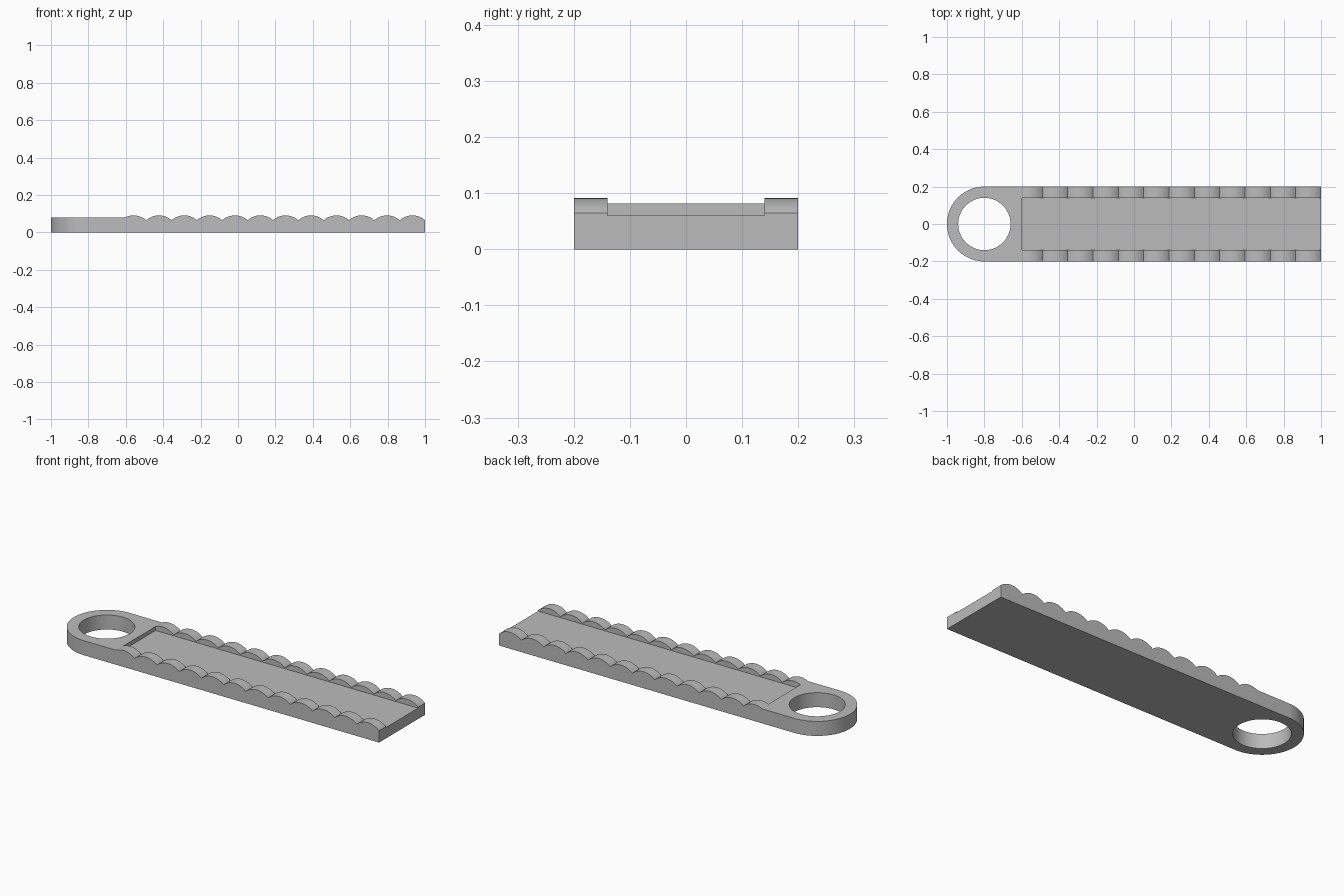
import bpy
import bmesh
from math import asin, cos, pi, radians, sin, sqrt
from mathutils import Vector

cube = bpy.data.objects.get("Cube")
if cube:
    bpy.data.objects.remove(cube, do_unlink=True)

# Main dimensions
HALF_W, HOLE_R, RING_X = 0.2, 0.14, -0.8
HANDLE_H, FLOOR_H, RECESS_X = 0.08, 0.06, -0.6
CREST, VALLEY, COUNT, PITCH = 0.091, 0.065, 12, 0.1355

grey = bpy.data.materials.new("plain grey")
grey.use_nodes = True
grey.diffuse_color = (0.5, 0.5, 0.5, 1)
grey.node_tree.nodes["Principled BSDF"].inputs["Base Color"].default_value = grey.diffuse_color


def prism(name, outline, sweep):
    """Sweep a closed outline of 3D points into a solid."""
    bm = bmesh.new()
    face = bm.faces.new([bm.verts.new(p) for p in outline])
    swept = bmesh.ops.extrude_face_region(bm, geom=[face])["geom"]
    verts = [v for v in swept if isinstance(v, bmesh.types.BMVert)]
    bmesh.ops.translate(bm, verts=verts, vec=Vector(sweep))
    bmesh.ops.recalc_face_normals(bm, faces=bm.faces)
    mesh = bpy.data.meshes.new(name)
    bm.to_mesh(mesh)
    bm.free()
    mesh.materials.append(grey)
    obj = bpy.data.objects.new(name, mesh)
    bpy.context.collection.objects.link(obj)
    return obj


def arc(radius, start, end, steps):
    return [(RING_X + radius * cos(a), radius * sin(a))
            for a in (start + (end - start) * i / steps for i in range(steps + 1))]


def scallop_line():
    """Top edge in side view: flat handle, then a row of shallow arcs."""
    half, rise = PITCH / 2, CREST - VALLEY
    radius = (half ** 2 + rise ** 2) / (2 * rise)
    full = asin(half / radius)
    drop = CREST - HANDLE_H
    first = asin(sqrt(2 * radius * drop - drop ** 2) / radius)
    line = [(-1.2, HANDLE_H)]
    for n in range(COUNT):
        centre = 1 - PITCH * (COUNT - n - 0.5)
        start = -first if n == 0 else -full
        for i in range(0 if n == 0 else 1, 15):
            a = start + (full - start) * i / 14
            line.append((centre + radius * sin(a), CREST - radius + radius * cos(a)))
    return line + [(1.2, VALLEY)]


# Strip with one rounded end
outline = arc(HALF_W, pi / 2, 3 * pi / 2, 48) + [(1, -HALF_W), (1, HALF_W)]
body = prism("scalloped_strip", [(x, y, 0) for x, y in outline], (0, 0, 0.15))

# Cutters for the scalloped top, the open-ended channel and the ring hole
top = scallop_line() + [(1.2, 0.3), (-1.2, 0.3)]
channel = [(RECESS_X, -HOLE_R), (1.1, -HOLE_R), (1.1, HOLE_R), (RECESS_X, HOLE_R)]
hole = arc(HOLE_R, 0, 2 * pi, 72)[:-1]
cutters = [
    prism("scallop_cutter", [(x, -0.4, z) for x, z in top], (0, 0.8, 0)),
    prism("channel_cutter", [(x, y, FLOOR_H) for x, y in channel], (0, 0, 0.3)),
    prism("hole_cutter", [(x, y, -0.1) for x, y in hole], (0, 0, 0.4)),
]

bpy.ops.object.select_all(action="DESELECT")
body.select_set(True)
bpy.context.view_layer.objects.active = body
for cutter in cutters:
    cutter.hide_render = True
    cut = body.modifiers.new(cutter.name, "BOOLEAN")
    cut.operation, cut.solver, cut.object = "DIFFERENCE", "EXACT", cutter
    bpy.ops.object.modifier_apply(modifier=cut.name)
    bpy.data.objects.remove(cutter, do_unlink=True)

bpy.ops.object.shade_smooth_by_angle(angle=radians(20))
